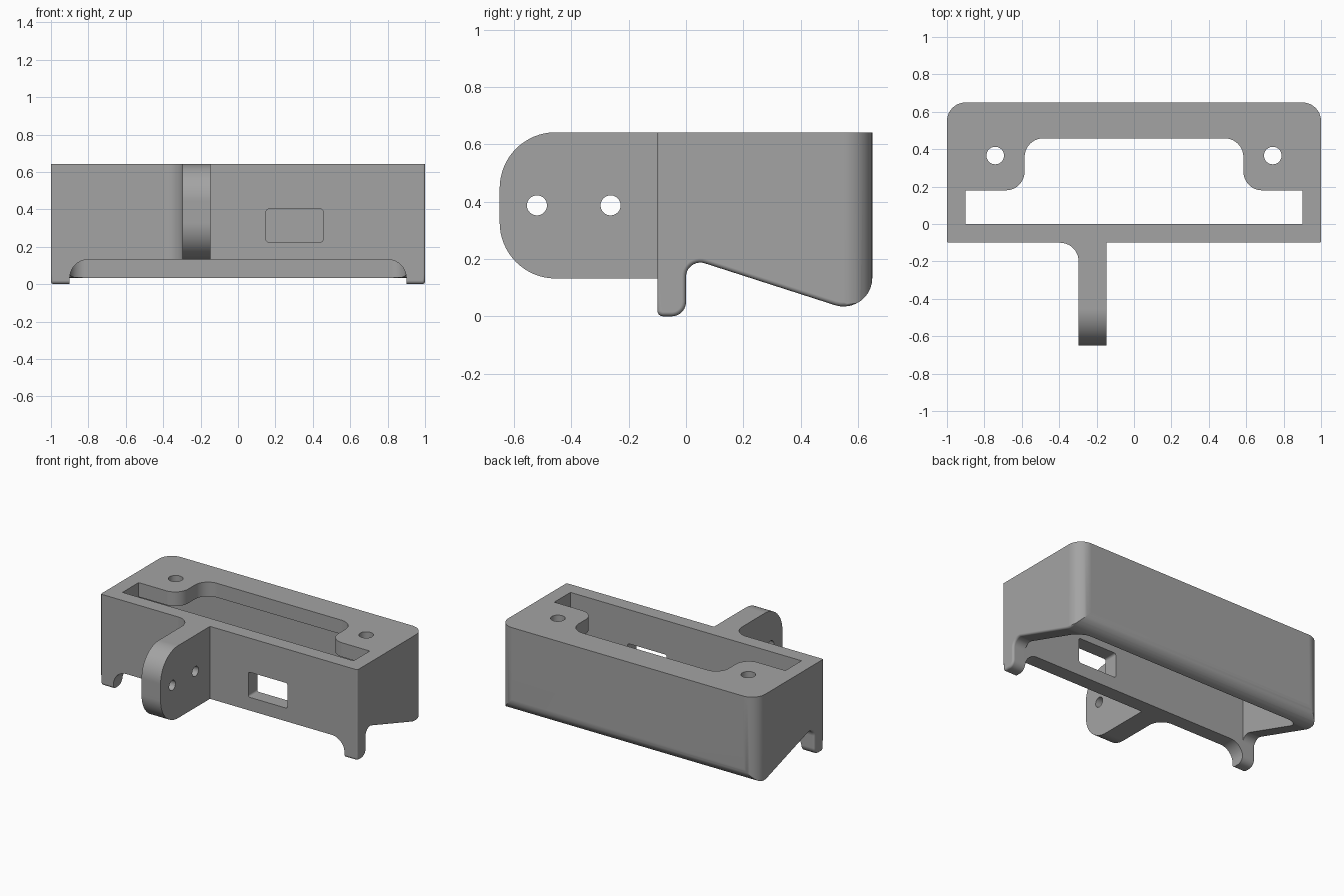
import bpy, bmesh, math
from mathutils import Vector

if "Cube" in bpy.data.objects:
    bpy.data.objects.remove(bpy.data.objects["Cube"])

grey = bpy.data.materials.new("mid grey")
grey.diffuse_color = (0.37, 0.37, 0.37, 1)
grey.use_nodes = True
grey.node_tree.nodes["Principled BSDF"].inputs["Base Color"].default_value = grey.diffuse_color

TOP = 0.642      # upper face height
LOW = 0.132      # underside of front wall and tab
LEDGE = 0.1      # thickness of the top ledge


def rounded(points, steps=10):
    """Polygon from (u, v[, radius]) corners with each corner filleted."""
    out = []
    for i, p in enumerate(points):
        c = Vector(p[:2])
        r = p[2] if len(p) > 2 else 0
        if not r:
            out.append(c)
            continue
        a = (Vector(points[i - 1][:2]) - c).normalized()
        b = (Vector(points[(i + 1) % len(points)][:2]) - c).normalized()
        half = a.angle(b) / 2
        centre = c + (a + b).normalized() * r / math.sin(half)
        start = c + a * r / math.tan(half) - centre
        end = c + b * r / math.tan(half) - centre
        sweep = start.angle(end)
        for k in range(steps + 1):
            t = k / steps
            out.append(centre + (start * math.sin((1 - t) * sweep)
                                 + end * math.sin(t * sweep)) / math.sin(sweep))
    return out


def circle(u, v, r, n=32):
    return [Vector((u + r * math.cos(k * math.tau / n),
                    v + r * math.sin(k * math.tau / n))) for k in range(n)]


def extrude(name, pts, axis, lo, hi, rim=0, rim_test=None):
    """Prism along an axis; rim edges passing rim_test get rounded."""
    place = {'x': lambda p, d: (d, p[0], p[1]),
             'y': lambda p, d: (p[0], d, p[1]),
             'z': lambda p, d: (p[0], p[1], d)}[axis]
    bm = bmesh.new()
    rings = [[bm.verts.new(place(p, d)) for p in pts] for d in (lo, hi)]
    bm.faces.new(rings[0])
    bm.faces.new(rings[1])
    for i in range(len(pts)):
        j = (i + 1) % len(pts)
        bm.faces.new((rings[0][i], rings[0][j], rings[1][j], rings[1][i]))
    bmesh.ops.recalc_face_normals(bm, faces=bm.faces)
    if rim:
        edges = [e for e in bm.edges if abs(e.verts[0].co.x - e.verts[1].co.x) < 1e-6
                 and all(rim_test(v.co) for v in e.verts)]
        bmesh.ops.bevel(bm, geom=edges, offset=rim, segments=4, profile=0.5,
                        affect='EDGES', clamp_overlap=True)
    mesh = bpy.data.meshes.new(name)
    bm.to_mesh(mesh)
    bm.free()
    mesh.materials.append(grey)
    ob = bpy.data.objects.new(name, mesh)
    bpy.context.collection.objects.link(ob)
    return ob


def activate(ob):
    bpy.ops.object.select_all(action='DESELECT')
    ob.select_set(True)
    bpy.context.view_layer.objects.active = ob


def combine(ob, tool, op='DIFFERENCE'):
    mod = ob.modifiers.new(op, 'BOOLEAN')
    mod.operation, mod.solver, mod.object = op, 'EXACT', tool
    activate(ob)
    bpy.ops.object.modifier_apply(modifier=mod.name)
    bpy.data.objects.remove(tool)


# Housing: side profile with feet and sloped underside
side = rounded([(-0.1, TOP), (-0.1, 0, 0.02), (0, 0, 0.05), (0, 0.206, 0.05),
                (0.65, -0.003, 0.1), (0.65, TOP)])
housing = extrude("housing", side, 'x', -1, 1, 0.015,
                  lambda c: c.z < 0.2)

# Plan outline with rounded rear corners
plan = rounded([(-1, -0.1, 0.01), (1, -0.1, 0.01), (1, 0.65, 0.1), (-1, 0.65, 0.1)])
combine(housing, extrude("outline", plan, 'z', -0.2, 1), 'INTERSECT')

# Cavity open at the bottom, rounded at the rear
cavity = rounded([(-0.9, 0), (0.9, 0), (0.9, 0.55, 0.08), (-0.9, 0.55, 0.08)])
combine(housing, extrude("cavity", cavity, 'z', -0.2, TOP - LEDGE))

# Top opening around the two screw bosses
right = [(0.9, 0), (0.9, 0.18), (0.585, 0.18, 0.1), (0.585, 0.458, 0.1)]
left = [(-p[0], *p[1:]) for p in reversed(right)]
combine(housing, extrude("opening", rounded(right + left), 'z', 0.3, 1))

# Screw holes through the ledge
for s in (-1, 1):
    combine(housing, extrude("screw_hole", circle(s * 0.742, 0.366, 0.047), 'z', 0.3, 1))

# Arch between the feet
arch = rounded([(-0.9, -0.1), (0.9, -0.1), (0.9, LOW, 0.1), (-0.9, LOW, 0.1)])
combine(housing, extrude("arch", arch, 'y', -0.2, 0.01))

# Port window in the front wall
port = rounded([(0.15, 0.225, 0.015), (0.455, 0.225, 0.015),
                (0.455, 0.402, 0.015), (0.15, 0.402, 0.015)], 5)
combine(housing, extrude("port", port, 'y', -0.2, 0.05))

# Mounting tab with two cross holes
tab_side = rounded([(-0.1, LOW), (-0.1, TOP), (-0.65, TOP, 0.195),
                    (-0.65, LOW, 0.195)], 16)
tab = extrude("mounting_tab", tab_side, 'x', -0.296, -0.148)
for y in (-0.52, -0.263):
    combine(tab, extrude("tab_hole", circle(y, 0.387, 0.035), 'x', -0.5, 0))

# Concave fillet joining the tab to the wall
web = [Vector((-0.296, -0.1))] + [
    Vector((-0.396 + 0.1 * math.sin(k * math.pi / 20),
            -0.2 + 0.1 * math.cos(k * math.pi / 20))) for k in range(11)]
fillet = extrude("tab_fillet", web, 'z', LOW, TOP)

# Smooth the curves while keeping the large faces flat
for ob in (housing, tab, fillet):
    activate(ob)
    bpy.ops.object.shade_smooth_by_angle(angle=math.radians(30))
    weighted = ob.modifiers.new("flat faces", 'WEIGHTED_NORMAL')
    weighted.keep_sharp = True
